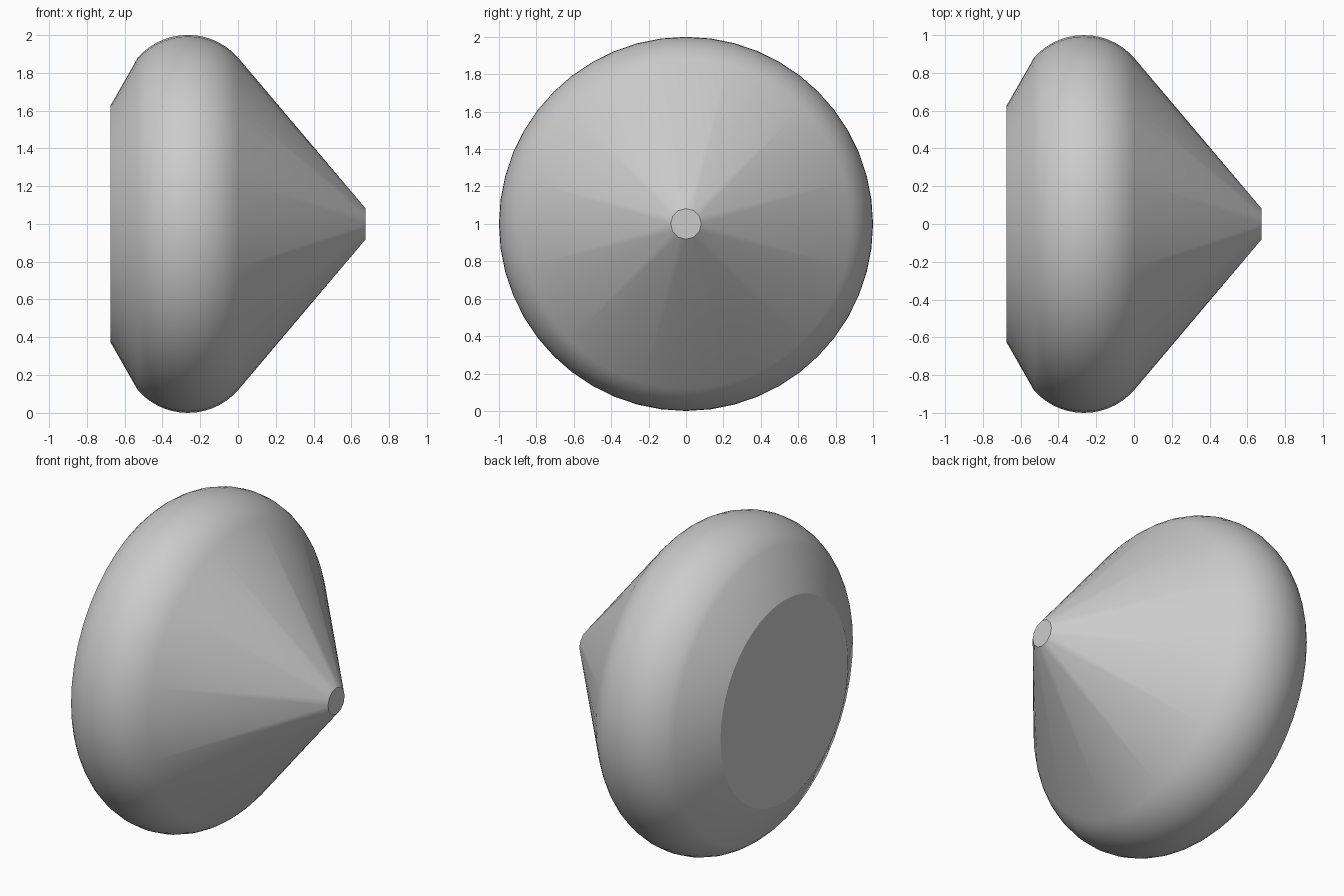
import bpy, bmesh
from math import sin, cos, asin, tau, radians

if "Cube" in bpy.data.objects:
    bpy.data.objects.remove(bpy.data.objects["Cube"], do_unlink=True)

SEGMENTS = 48      # sides of the rounded rim
TIP_SIDES = 12     # sides of the small flat tip
AXIS_Z = 1.0

grey = bpy.data.materials.new("plain_grey")
grey.use_nodes = True
colour = (0.6, 0.6, 0.6, 1)
grey.diffuse_color = colour
grey.node_tree.nodes["Principled BSDF"].inputs["Base Color"].default_value = colour

# Profile along x: back bevel, then the rounded rim as an arc
arc_x, half_width, arc_radius, steps = -0.265, 0.265, 0.353, 14
limit = asin(half_width / arc_radius)
profile = [(-0.675, 0.625)]
for k in range(steps + 1):
    a = limit * (2 * k / steps - 1)
    profile.append((arc_x + arc_radius * sin(a), 1 - arc_radius * (1 - cos(a))))


def ring(bm, x, radius, sides):
    return [bm.verts.new((x, radius * cos(tau * i / sides),
                          AXIS_Z + radius * sin(tau * i / sides)))
            for i in range(sides)]


bm = bmesh.new()
rings = [ring(bm, x, r, SEGMENTS) for x, r in profile]
tip = ring(bm, 0.675, 0.082, TIP_SIDES)

# Bevel and rim bands
for a, b in zip(rings, rings[1:]):
    for i in range(SEGMENTS):
        j = (i + 1) % SEGMENTS
        bm.faces.new((a[i], a[j], b[j], b[i]))

# Cone: fans of triangles from the rim to the coarser tip
ratio = SEGMENTS // TIP_SIDES
rim = rings[-1]
for i in range(SEGMENTS):
    j = (i + 1) % SEGMENTS
    t = tip[((i + ratio // 2) // ratio) % TIP_SIDES]
    u = tip[((i + 1 + ratio // 2) // ratio) % TIP_SIDES]
    bm.faces.new((rim[i], rim[j], t))
    if t is not u:
        bm.faces.new((rim[j], u, t))

# Flat end caps
bm.faces.new(rings[0])
bm.faces.new(tip)
bmesh.ops.recalc_face_normals(bm, faces=bm.faces)

mesh = bpy.data.meshes.new("rounded_cone_body")
bm.to_mesh(mesh)
bm.free()
mesh.materials.append(grey)
body = bpy.data.objects.new("rounded_cone_body", mesh)
bpy.context.collection.objects.link(body)

bpy.ops.object.select_all(action="DESELECT")
body.select_set(True)
bpy.context.view_layer.objects.active = body
bpy.ops.object.shade_smooth_by_angle(angle=radians(25))
